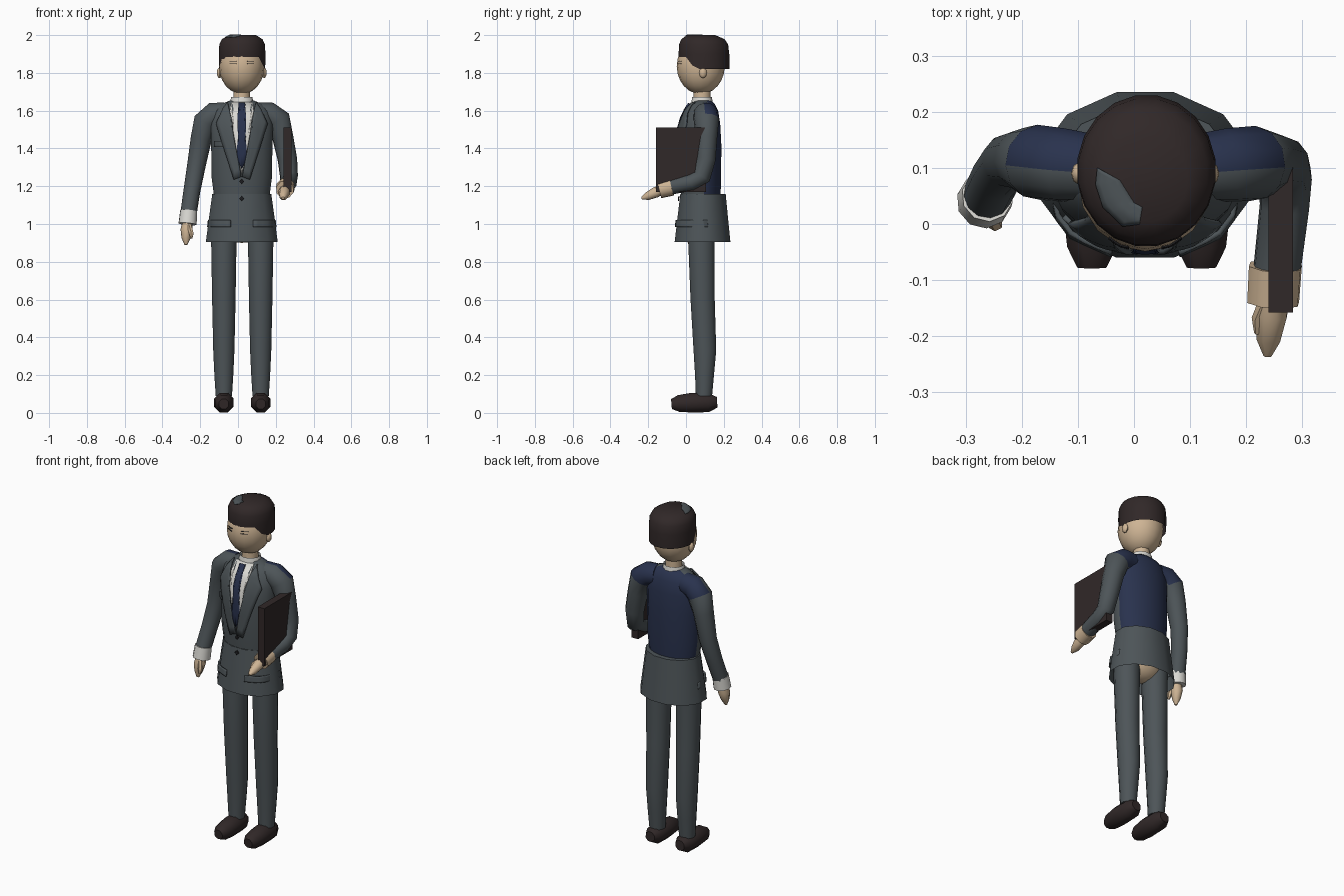
import bpy, bmesh, math
from mathutils import Vector
from mathutils.bvhtree import BVHTree

cube = bpy.data.objects.get("Cube")
if cube:
    bpy.data.objects.remove(cube)

MID = 0.02   # body centre line
parts = []


def material(name, rgb):
    m = bpy.data.materials.new(name)
    m.use_nodes = True
    m.diffuse_color = (*rgb, 1)
    m.node_tree.nodes["Principled BSDF"].inputs["Base Color"].default_value = (*rgb, 1)
    return m


grey = material("suit grey", (0.075, 0.09, 0.098))
navy = material("navy cloth", (0.022, 0.032, 0.075))
brown = material("dark brown", (0.03, 0.021, 0.021))
skin = material("skin", (0.62, 0.46, 0.30))
white = material("shirt white", (0.70, 0.69, 0.65))
black = material("button black", (0.012, 0.012, 0.014))


def finish(name, bm, *mats):
    bmesh.ops.recalc_face_normals(bm, faces=bm.faces)
    mesh = bpy.data.meshes.new(name)
    bm.to_mesh(mesh)
    bm.free()
    ob = bpy.data.objects.new(name, mesh)
    bpy.context.collection.objects.link(ob)
    for m in mats:
        mesh.materials.append(m)
    parts.append(ob)
    return ob


def skin_rings(bm, rings, caps):
    """Bridge rings of points into a tube."""
    loops = [[bm.verts.new(p) for p in ring] for ring in rings]
    n = len(loops[0])
    for a, b in zip(loops, loops[1:]):
        for i in range(n):
            j = (i + 1) % n
            bm.faces.new((a[i], a[j], b[j], b[i]))
    for use, loop in zip(caps, (loops[0], loops[-1])):
        if use:
            bm.faces.new(loop)


def circle(n):
    k = 1 / math.cos(math.pi / n)   # flats, not corners, reach the radius
    return [(k * math.cos((i + 0.5) * math.tau / n), k * math.sin((i + 0.5) * math.tau / n))
            for i in range(n)]


def loft(name, rings, mats, n=12, caps=(True, True)):
    """Upright form; rings are (z, centre x, centre y, radius x, radius y)."""
    bm = bmesh.new()
    skin_rings(bm, [[(cx + rx * c, cy + ry * s, z) for c, s in circle(n)]
                    for z, cx, cy, rx, ry in rings], caps)
    return finish(name, bm, *mats)


def tube(name, path, mats, n=12):
    """Limb along a path of (x, y, z, radius)."""
    pts = [Vector(p[:3]) for p in path]
    bm, rings, q, old = bmesh.new(), [], None, Vector((0, 0, 1))
    for i, p in enumerate(pts):
        t = (pts[min(i + 1, len(pts) - 1)] - pts[max(i - 1, 0)]).normalized()
        turn = old.rotation_difference(t)
        q = turn @ q if q else turn
        old = t
        rings.append([p + q @ Vector((c * path[i][3], s * path[i][3], 0)) for c, s in circle(n)])
    skin_rings(bm, rings, (True, True))
    return finish(name, bm, *mats)


def ball(name, centre, radii, mat, n=16):
    bm = bmesh.new()
    bmesh.ops.create_uvsphere(bm, u_segments=n, v_segments=n * 3 // 4, radius=1)
    bmesh.ops.scale(bm, vec=radii, verts=bm.verts)
    bmesh.ops.translate(bm, vec=centre, verts=bm.verts)
    return finish(name, bm, mat)


def box(name, low, high, mat):
    bm = bmesh.new()
    bmesh.ops.create_cube(bm, size=1)
    low, high = Vector(low), Vector(high)
    bmesh.ops.scale(bm, vec=high - low, verts=bm.verts)
    bmesh.ops.translate(bm, vec=(low + high) / 2, verts=bm.verts)
    return finish(name, bm, mat)


def drape(name, outline, target, mat, lift=0.004, thick=0.006, down=False):
    """Lay a flat outline on the target, from the front or from above."""
    me = target.data
    tree = BVHTree.FromPolygons([v.co for v in me.vertices], [p.vertices for p in me.polygons])
    ray = Vector((0, 0, -1)) if down else Vector((0, 1, 0))
    bm = bmesh.new()
    face = bm.faces.new([bm.verts.new((a, b, 3) if down else (a, -1, b)) for a, b in outline])
    bmesh.ops.triangulate(bm, faces=[face])
    bmesh.ops.subdivide_edges(bm, edges=bm.edges, cuts=4, use_grid_fill=True)
    for v in bm.verts:
        hit = tree.ray_cast(v.co, ray)[0]
        if hit is None:
            near = v.co.copy()
            near[2 if down else 1] = me.vertices[0].co[2 if down else 1]
            hit = tree.find_nearest(near)[0]
        v.co = hit - ray * lift
    ob = finish(name, bm, mat)
    solid = ob.modifiers.new("thickness", "SOLIDIFY")
    solid.thickness, solid.offset = thick, 0
    return ob


def mirrored(outline):
    return [(2 * MID - x, z) for x, z in outline]


def recolour(ob, rule):
    for p in ob.data.polygons:
        if rule(p.center):
            p.material_index = 1


# Jacket: upper body with navy back, flared lower part
torso = loft("jacket_body", [
    (1.155, MID, .078, .148, .105), (1.25, MID, .076, .16, .11), (1.42, MID, .074, .162, .113),
    (1.53, MID, .076, .165, .105), (1.6, MID, .085, .15, .085),
    (1.635, MID, .088, .11, .065), (1.655, MID, .088, .06, .045)], (grey, navy), 20)
recolour(torso, lambda c: c.y > .105)
skirt = loft("jacket_skirt", [
    (.905, MID, .0875, .19, .1475), (1.03, MID, .0885, .174, .134),
    (1.16, MID, .09, .156, .12)], (grey,), 12, (False, True))

# Hips, legs and shoes
ball("hips", (MID, .08, 1.0), (.13, .09, .1), skin)
for side, x in (("right", -.075), ("left", .12)):
    loft(side + "_trouser_leg", [
        (.09, x, .095, .043, .043), (.2, x, .098, .05, .05), (.33, x, .1, .056, .06),
        (.6, x, .088, .062, .064), (.9, x, .082, .067, .07), (1.05, x, .085, .066, .07)], (grey,))
    tube(side + "_shoe", [(x, -.077, .047, .026), (x, -.04, .05, .044), (x, .03, .054, .052),
                          (x, .12, .054, .05), (x, .165, .056, .028)], (brown,), 8)

# Arms with navy shoulder backs
right_arm = tube("right_sleeve", [
    (-.07, .1, 1.585, .058), (-.125, .105, 1.58, .064), (-.17, .11, 1.54, .065),
    (-.195, .115, 1.45, .054), (-.222, .113, 1.3, .047), (-.245, .085, 1.17, .043),
    (-.262, .05, 1.055, .042)], (grey, navy))
left_arm = tube("left_sleeve", [
    (.11, .1, 1.585, .058), (.165, .105, 1.58, .064), (.212, .108, 1.55, .065),
    (.237, .11, 1.46, .054), (.262, .105, 1.34, .05), (.27, .085, 1.25, .046),
    (.268, .03, 1.22, .043), (.255, -.08, 1.198, .041)], (grey, navy))
for arm in (right_arm, left_arm):
    recolour(arm, lambda c: c.y > .1 and c.z > 1.53 and abs(c.x - MID) < .23)

# Cuffs and hands
tube("right_cuff", [(-.261, .05, 1.07, .044), (-.267, .041, 1.0, .047)], (white,), 10)
tube("left_cuff", [(.252, -.075, 1.197, .046), (.248, -.14, 1.182, .045)], (skin,), 8)
tube("right_hand", [(-.267, .04, 1.02, .022), (-.272, .033, .97, .03),
                    (-.275, .025, .925, .022), (-.276, .02, .89, .007)], (skin,), 8)
tube("right_thumb", [(-.258, .02, .99, .012), (-.247, .0, .95, .012), (-.247, -.005, .925, .005)],
     (skin,), 6)
tube("left_hand", [(.247, -.12, 1.185, .022), (.245, -.16, 1.168, .028),
                   (.24, -.205, 1.147, .021), (.238, -.235, 1.137, .007)], (skin,), 8)
tube("left_thumb", [(.235, -.14, 1.185, .012), (.222, -.17, 1.17, .011), (.22, -.195, 1.16, .005)],
     (skin,), 6)

# Folder carried under the left arm
box("folder", (.24, -.158, 1.17), (.283, .106, 1.51), brown)

# Shirt front, tie, lapels, buttons, pockets
drape("shirt_front", [(-.035, 1.645), (.075, 1.645), (.085, 1.58), (.02, 1.26), (-.045, 1.58)],
      torso, white)
drape("tie", [(.003, 1.64), (.037, 1.64), (.03, 1.605), (.043, 1.34), (.02, 1.29),
              (-.003, 1.34), (.01, 1.605)], torso, navy, .012, .008)
lapel = [(-.055, 1.645), (-.08, 1.61), (-.115, 1.53), (-.022, 1.235), (.018, 1.25),
         (-.02, 1.45), (-.04, 1.58)]
for side, shape in (("right", lapel), ("left", mirrored(lapel))):
    drape(side + "_lapel", shape, torso, grey, .013, .009)
pocket = [(-.16, .985), (-.04, .985), (-.04, 1.02), (-.16, 1.02)]
for side, shape in (("right", pocket), ("left", mirrored(pocket))):
    drape(side + "_pocket_flap", shape, skirt, grey, .01, .009)
drape("breast_pocket", [(-.125, 1.41), (-.07, 1.41), (-.07, 1.44), (-.125, 1.44)],
      torso, grey, .008, .009)
for name, z, target in (("upper_button", 1.225, torso), ("lower_button", 1.135, skirt)):
    r = .013
    drape(name, [(MID - r, z), (MID, z - r), (MID + r, z), (MID, z + r)], target, black, .006)

# Neck, collar, head and ears
loft("neck", [(1.62, MID, .085, .045, .045), (1.74, MID, .085, .042, .044)], (skin,))
loft("collar", [(1.635, MID, .085, .064, .058), (1.672, MID, .085, .056, .052)],
     (white,), 12, (False, False))
head = ball("head", (MID, .078, 1.835), (.12, .127, .147), skin)
for side, s in (("right", -1), ("left", 1)):
    ball(side + "_ear", (MID + s * .118, .09, 1.8), (.014, .02, .028), skin, 8)
    x = MID + s * .047
    for name, z in (("_eye", 1.846), ("_eyelid", 1.86)):
        drape(side + name, [(x - .018, z), (x + .018, z), (x + .018, z + .004),
                            (x - .018, z + .004)], head, black, .002, .003)

# Hair cap, cut high over the face and low at the back
hair = loft("hair", [
    (1.82, .022, .095, .122, .134), (1.9, .022, .095, .123, .134), (1.95, .022, .093, .121, .13),
    (1.978, .022, .09, .108, .115), (2.0, .025, .08, .07, .075)], (brown,), 20, (False, True))
for v in hair.data.vertices:
    if v.co.z < 1.85 and v.co.y < .06:
        v.co.z = 1.84 if v.co.y > .01 else 1.885
drape("hair_patch", [(-.065, .1), (-.025, .078), (0, .038), (.015, .03), (.01, 0), (-.02, -.004),
                     (-.055, .03), (-.068, .07)], hair, grey, .001, .003, True)

# Smooth shading with crisp edges
bpy.ops.object.select_all(action="DESELECT")
for ob in parts:
    ob.select_set(True)
bpy.context.view_layer.objects.active = torso
bpy.ops.object.shade_smooth_by_angle(angle=math.radians(48))
